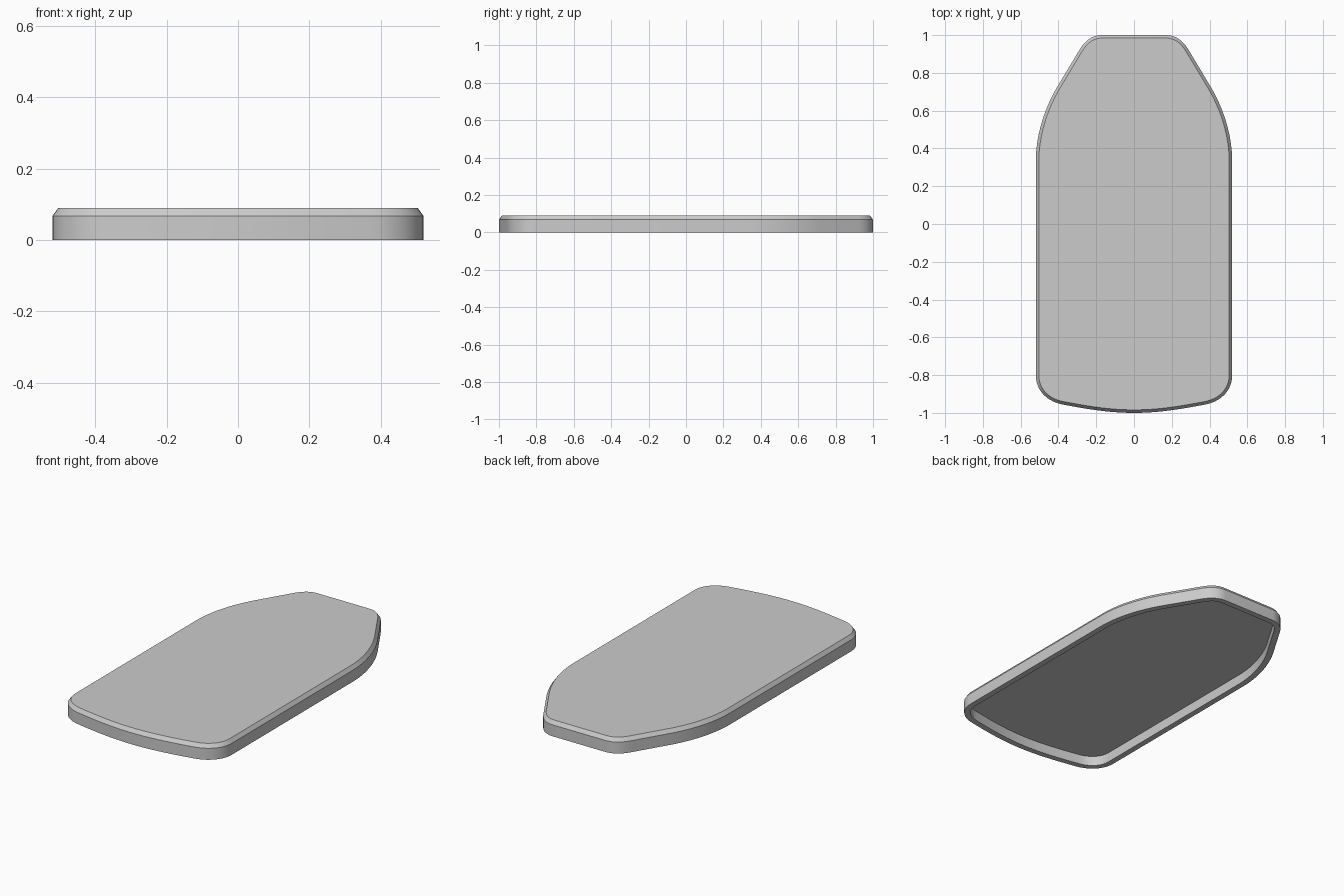
import bpy, bmesh, math
from mathutils import Vector
from mathutils.geometry import interpolate_bezier

cube = bpy.data.objects.get("Cube")
if cube:
    bpy.data.objects.remove(cube, do_unlink=True)

# Material
grey = bpy.data.materials.new("light_grey")
grey.use_nodes = True
grey.diffuse_color = (0.6, 0.6, 0.6, 1)
grey.node_tree.nodes["Principled BSDF"].inputs["Base Color"].default_value = (0.6, 0.6, 0.6, 1)

# Left half of the plan outline, from the back edge to the front centre
curves = [
    [(0.17, 1.0), (0.225, 1.0), (0.262, 0.967), (0.29, 0.92)],
    [(0.41, 0.72), (0.48, 0.60), (0.52, 0.46), (0.52, 0.33)],
    [(0.52, -0.80), (0.52, -0.885), (0.455, -0.941), (0.38, -0.955)],
    [(0.38, -0.955), (0.25, -0.98), (0.13, -1.0), (0.0, -1.0)],
]
half = []
for c in curves:
    for p in interpolate_bezier(*[Vector(q) for q in c], 14):
        if not half or (p - half[-1]).length > 1e-4:
            half.append(p)
outline = half + [Vector((-p.x, p.y)) for p in reversed(half[:-1])]


def inset(points, d):
    """Move a clockwise outline inward by d."""
    result = []
    n = len(points)
    for i, p in enumerate(points):
        a = (p - points[i - 1]).normalized()
        b = (points[(i + 1) % n] - p).normalized()
        na, nb = Vector((a.y, -a.x)), Vector((b.y, -b.x))
        m = (na + nb).normalized()
        result.append(p + m * (d / m.dot(na)))
    return result


# Section through the shell: (inset, height) from the inner floor to the top
section = [(0.035, 0.058), (0.035, 0.0), (0.0, 0.0), (0.0, 0.068), (0.016, 0.09)]

bm = bmesh.new()
rings = [[bm.verts.new((p.x, p.y, z)) for p in inset(outline, d)] for d, z in section]
for low, high in zip(rings, rings[1:]):
    for i in range(len(low)):
        bm.faces.new((low[i - 1], low[i], high[i], high[i - 1]))
bm.faces.new(rings[0])
bm.faces.new(rings[-1])
bmesh.ops.recalc_face_normals(bm, faces=bm.faces)

# Hollow tray with bevelled upper edge
mesh = bpy.data.meshes.new("shell_cover")
bm.to_mesh(mesh)
bm.free()
cover = bpy.data.objects.new("shell_cover", mesh)
bpy.context.collection.objects.link(cover)
mesh.materials.append(grey)
bpy.ops.object.select_all(action="DESELECT")
cover.select_set(True)
bpy.context.view_layer.objects.active = cover
bpy.ops.object.shade_smooth_by_angle(angle=math.radians(25))
